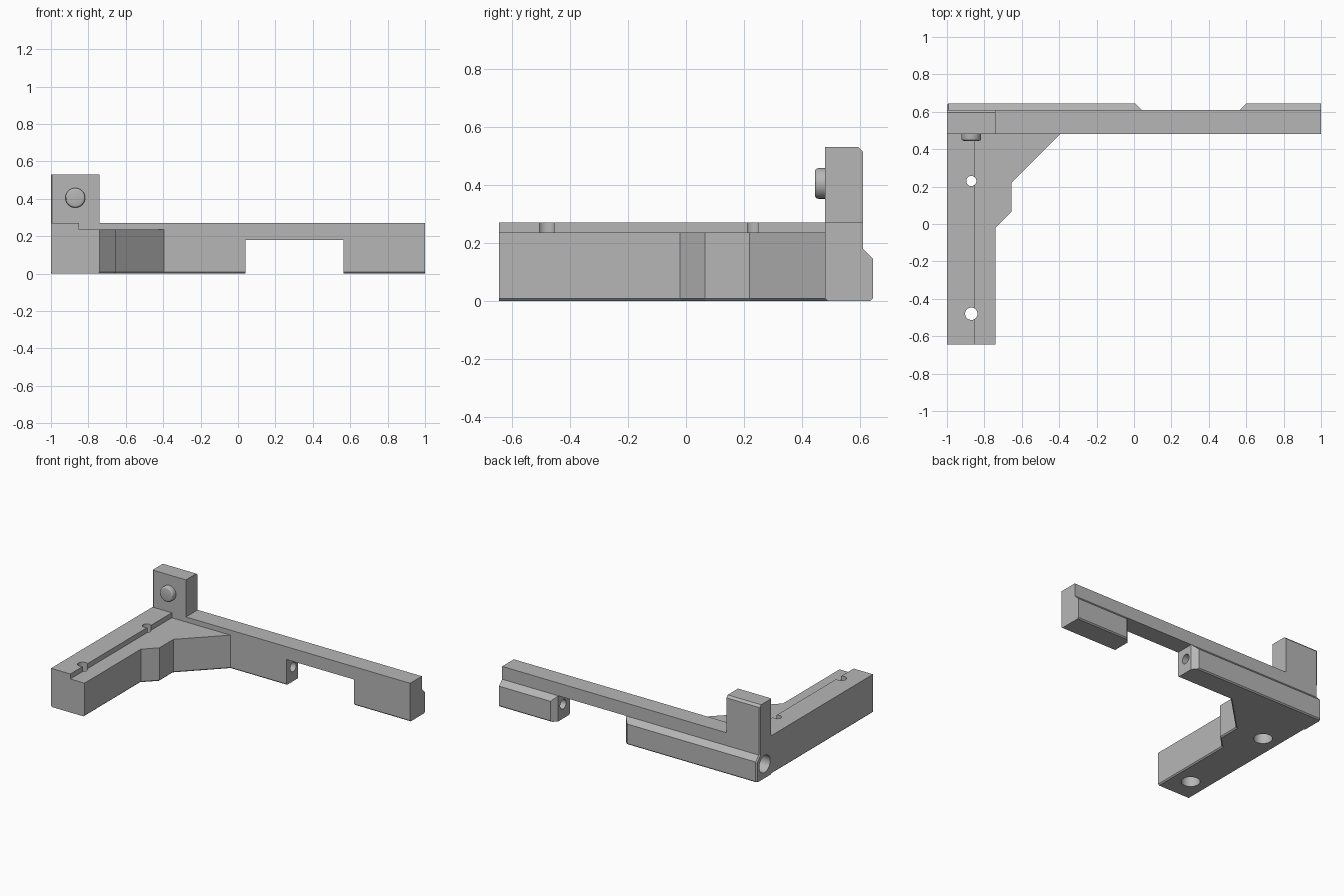
import bpy, bmesh, math
from mathutils import Vector, Matrix

cube = bpy.data.objects.get("Cube")
if cube:
    bpy.data.objects.remove(cube, do_unlink=True)

grey = bpy.data.materials.new("plain grey")
grey.use_nodes = True
GREY = (0.47, 0.47, 0.47, 1)
grey.diffuse_color = GREY
grey.node_tree.nodes["Principled BSDF"].inputs["Base Color"].default_value = GREY


def finish(bm, name):
    bmesh.ops.recalc_face_normals(bm, faces=bm.faces[:])
    mesh = bpy.data.meshes.new(name)
    bm.to_mesh(mesh)
    bm.free()
    mesh.materials.append(grey)
    ob = bpy.data.objects.new(name, mesh)
    bpy.context.collection.objects.link(ob)
    return ob


def prism(name, outline, axis, start, end, edge_rule=None, width=0.008):
    """Extrude a 2D outline along an axis; chamfer the edges picked by the rule."""
    def place(a, b):
        return {"x": (start, a, b), "y": (a, start, b), "z": (a, b, start)}[axis]
    bm = bmesh.new()
    face = bm.faces.new([bm.verts.new(place(a, b)) for a, b in outline])
    out = bmesh.ops.extrude_face_region(bm, geom=[face])
    step = Vector([(end - start) if axis == k else 0 for k in "xyz"])
    bmesh.ops.translate(bm, vec=step, verts=[v for v in out["geom"] if isinstance(v, bmesh.types.BMVert)])
    if edge_rule:
        edges = [e for e in bm.edges if edge_rule(*[v.co for v in e.verts])]
        bmesh.ops.bevel(bm, geom=edges, offset=width, segments=1, affect="EDGES")
    return finish(bm, name)


def cylinder(name, centre, axis, radius, length, rim=0):
    bm = bmesh.new()
    bmesh.ops.create_cone(bm, cap_ends=True, segments=32, radius1=radius, radius2=radius, depth=length)
    if rim:
        edges = [e for e in bm.edges if all(v.co.z > 0 for v in e.verts)]
        bmesh.ops.bevel(bm, geom=edges, offset=rim, segments=3, profile=0.5, affect="EDGES")
    turn = {"x": Matrix.Rotation(math.pi / 2, 4, "Y"),
            "y": Matrix.Rotation(math.pi / 2, 4, "X"), "z": Matrix()}[axis]
    bmesh.ops.transform(bm, matrix=Matrix.Translation(centre) @ turn, verts=bm.verts[:])
    return finish(bm, name)


def cut(ob, cutter):
    cutter.hide_render = True
    mod = ob.modifiers.new("cut", "BOOLEAN")
    mod.operation, mod.solver, mod.object = "DIFFERENCE", "EXACT", cutter
    bpy.context.view_layer.objects.active = ob
    bpy.ops.object.modifier_apply(modifier=mod.name)
    bpy.data.objects.remove(cutter, do_unlink=True)


def smooth(ob):
    bpy.ops.object.select_all(action="DESELECT")
    ob.select_set(True)
    bpy.context.view_layer.objects.active = ob
    bpy.ops.object.shade_smooth_by_angle(angle=math.radians(30))


C = 0.008                                   # small edge chamfer
LEFT, ARM, BACK, JOIN = -1, -0.74, 0.645, 0.48

# Long bar with a rear ledge, open notch and lengthwise pin hole
bar = prism("long_bar", [(JOIN, C), (JOIN + C, 0), (BACK - C, 0), (BACK, C), (BACK, 0.145),
                         (0.61, 0.18), (0.61, 0.27), (JOIN, 0.27)], "x", LEFT, 1,
            lambda a, b: a.x == b.x == LEFT and a.y > 0.6 and b.y > 0.6)
cut(bar, prism("notch", [(0.04, 0.4), (0.565, 0.4), (0.565, 0.61), (0.61, 0.655),
                         (-0.005, 0.655), (0.04, 0.61)], "z", -0.1, 0.18))
cut(bar, cylinder("pin_hole", (-0.15, 0.555, 0.1), "x", 0.033, 1.9))
cut(bar, cylinder("pin_counterbore", (LEFT, 0.555, 0.1), "x", 0.06, 0.3))

# Side arm with a raised strip and two stepped screw holes
arm = prism("side_arm", [(LEFT, C), (LEFT + C, 0), (ARM - C, 0), (ARM, C), (ARM, 0.235),
                         (-0.85, 0.235), (-0.85, 0.27), (LEFT, 0.27)], "y", -BACK, JOIN + C)
for y, radius in ((0.23, 0.027), (-0.48, 0.033)):
    cut(arm, cylinder("screw_hole", (-0.87, y, 0.15), "z", radius, 0.5))
    cut(arm, cylinder("screw_counterbore", (-0.87, y, 0), "z", 0.06, 0.25))

# Corner brace between arm and bar
brace = prism("corner_brace", [(ARM - C, -0.028), (-0.655, 0.065), (-0.655, 0.22),
                               (-0.387, JOIN + C), (ARM - C, JOIN + C)], "z", 0, 0.235,
              lambda a, b: a.z == b.z == 0 and max(a.x, b.x) > -0.7
              and min(a.y, b.y) < JOIN)

# Upright post with a chamfered rear top edge, and a round button on its front
post = prism("upright_post", [(JOIN, 0.27), (0.61, 0.27), (0.61, 0.515), (0.595, 0.53),
                              (JOIN, 0.53)], "x", LEFT, ARM,
             lambda a, b: a.x == b.x == LEFT and abs(a.z - b.z) > 0.1, 0.006)
button = cylinder("round_button", (-0.87, 0.465, 0.405), "y", 0.053, 0.04, 0.012)

for part in (bar, arm, button):
    smooth(part)
